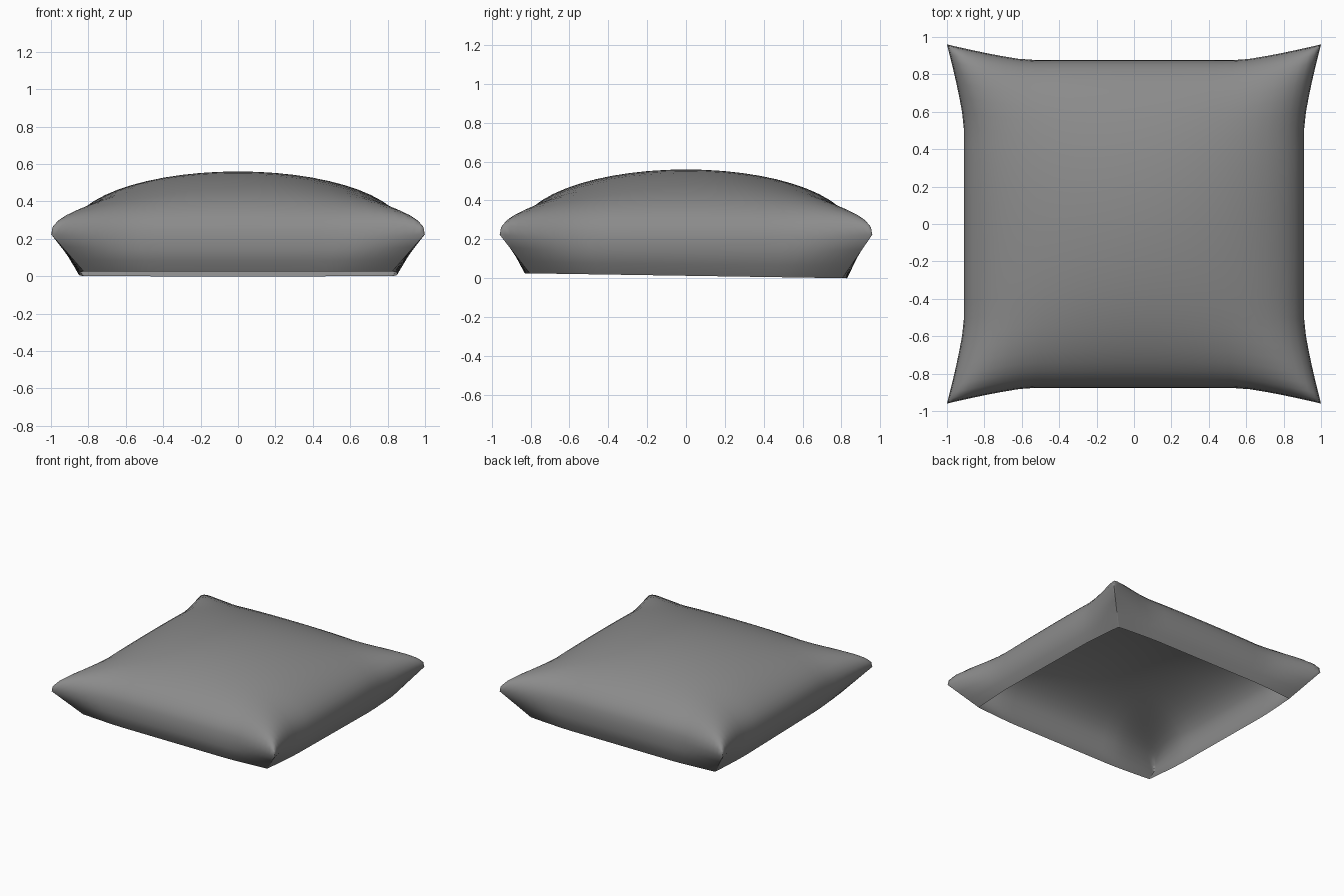
import bpy, bmesh
from math import sin, pi

if "Cube" in bpy.data.objects:
    bpy.data.objects.remove(bpy.data.objects["Cube"])

N = 28  # grid divisions per side


def flare(t):
    # outward pull of the seam near the corners
    return max(0.0, (abs(t) - 0.55) / 0.45) ** 1.25


def seam_xy(u, v):
    return u * (0.91 + 0.09 * flare(v)), v * (0.875 + 0.085 * flare(u))


def seam_z(u, v):
    return 0.195 + 0.03 * flare(u) * flare(v)


def puff(u, v):
    # full height in the middle, zero on the seam, plump towards the corners
    f, g = (max(0.0, 1 - t * t) ** 0.45 for t in (u, v))
    if min(f, g) < 1e-4:
        return 0.0
    return (f ** -2 + g ** -2 - 1) ** -0.5


def base_point(u, v):
    # open lower rim with slightly rounded corners
    k = 1 - 0.03 * flare(u) * flare(v)
    x, y = 0.85 * u * k, 0.83 * v * k
    return x, y, 0.0125 - 0.0155 * y


bm = bmesh.new()
par = [sin(pi / 2 * (-1 + 2 * i / N)) for i in range(N + 1)]

# puffed upper cover
grid = []
for v in par:
    row = []
    for u in par:
        x, y = seam_xy(u, v)
        row.append(bm.verts.new((x, y, seam_z(u, v) + 0.365 * puff(u, v))))
    grid.append(row)
for j in range(N):
    for i in range(N):
        bm.faces.new((grid[j][i], grid[j][i + 1], grid[j + 1][i + 1], grid[j + 1][i]))

# boundary loop, counter-clockwise
loop = ([(i, 0) for i in range(N)] + [(N, j) for j in range(N)]
        + [(i, N) for i in range(N, 0, -1)] + [(0, j) for j in range(N, 0, -1)])

# tucked-in lower wall, left open underneath
prev = [grid[j][i] for i, j in loop]
for f in (0.33, 0.67, 1.0):
    ring = []
    for i, j in loop:
        u, v = par[i], par[j]
        sx, sy = seam_xy(u, v)
        bx, by, bz = base_point(u, v)
        corner = min(abs(u), abs(v)) ** 6
        k = 1 + 0.022 * sin(pi * f) * (1 - corner)
        sz = seam_z(u, v)
        ring.append(bm.verts.new(((sx + (bx - sx) * f) * k,
                                  (sy + (by - sy) * f) * k,
                                  sz + (bz - sz) * f)))
    n = len(ring)
    for a in range(n):
        b = (a + 1) % n
        bm.faces.new((prev[b], prev[a], ring[a], ring[b]))
    prev = ring

mesh = bpy.data.meshes.new("pillow")
bm.to_mesh(mesh)
bm.free()
pillow = bpy.data.objects.new("pillow", mesh)
bpy.context.collection.objects.link(pillow)

# dark grey fabric
fabric = bpy.data.materials.new("dark_fabric")
fabric.diffuse_color = (0.26, 0.26, 0.26, 1)
fabric.use_nodes = True
fabric.node_tree.nodes["Principled BSDF"].inputs["Base Color"].default_value = fabric.diffuse_color
mesh.materials.append(fabric)

bpy.context.view_layer.objects.active = pillow
pillow.select_set(True)
bpy.ops.object.shade_smooth_by_angle(angle=pi * 60 / 180)
